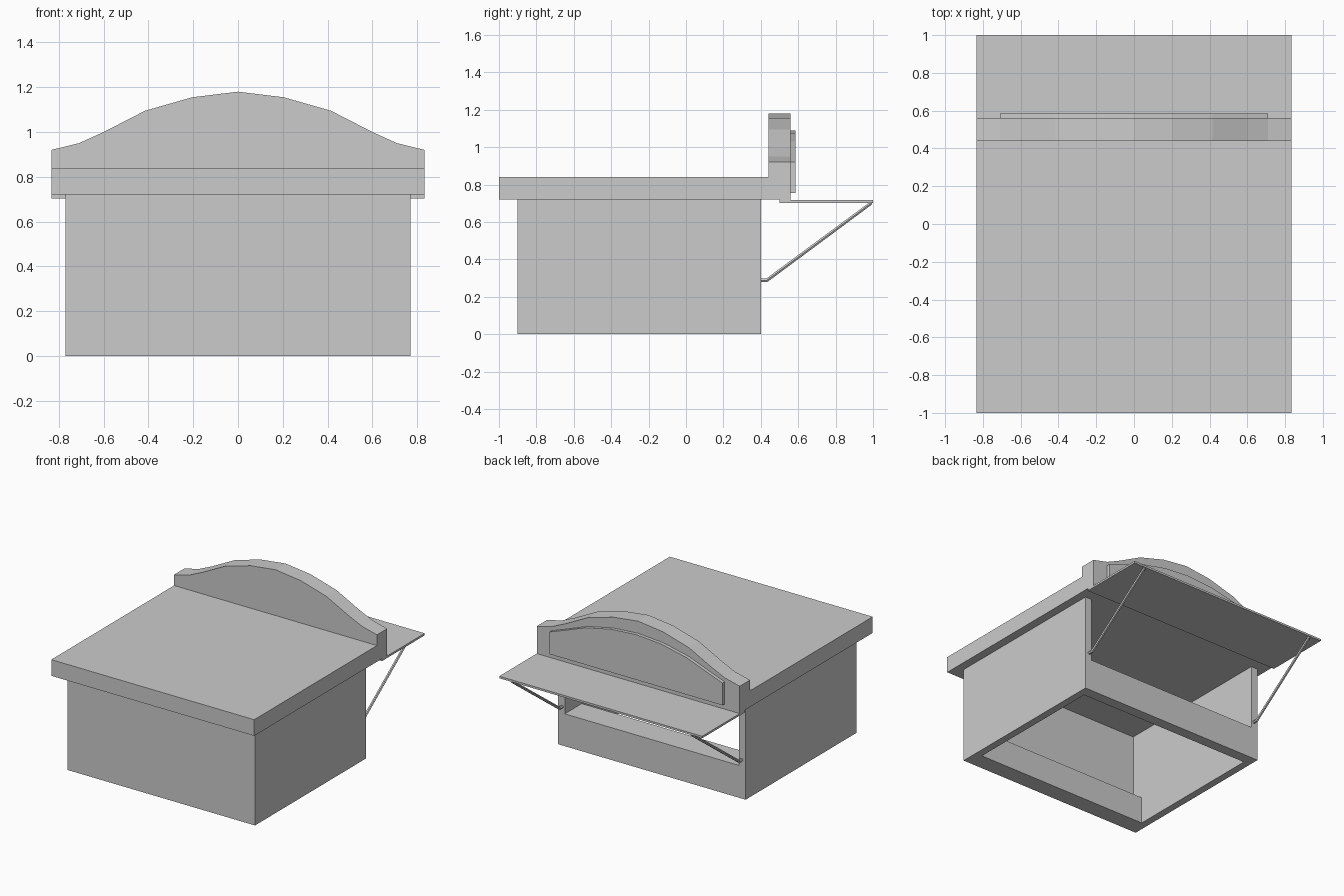
import bpy, bmesh
from mathutils import Vector

if "Cube" in bpy.data.objects:
    bpy.data.objects.remove(bpy.data.objects["Cube"])


def box(name, lo, hi):
    bm = bmesh.new()
    bmesh.ops.create_cube(bm, size=1)
    lo, hi = Vector(lo), Vector(hi)
    for v in bm.verts:
        v.co = Vector((v.co[i] + 0.5) * (hi[i] - lo[i]) + lo[i] for i in range(3))
    return finish(name, bm)


def finish(name, bm):
    bmesh.ops.recalc_face_normals(bm, faces=bm.faces)
    mesh = bpy.data.meshes.new(name)
    bm.to_mesh(mesh)
    bm.free()
    ob = bpy.data.objects.new(name, mesh)
    bpy.context.collection.objects.link(ob)
    return ob


def arch(name, half, bottom, y0, y1):
    """Symmetric slab; half lists (x, z) from the outer edge to the centre."""
    left = [(-x, z) for x, z in half]
    right = [(x, z) for x, z in reversed(half[:-1])]
    pts = left + right + [(half[0][0], bottom), (-half[0][0], bottom)]
    bm = bmesh.new()
    face = bm.faces.new([bm.verts.new((x, y0, z)) for x, z in pts])
    ext = bmesh.ops.extrude_face_region(bm, geom=[face])["geom"]
    verts = [g for g in ext if isinstance(g, bmesh.types.BMVert)]
    bmesh.ops.translate(bm, vec=(0, y1 - y0, 0), verts=verts)
    return finish(name, bm)


W, ROOF_W, T = 0.77, 0.833, 0.055

# Walls, open underneath and open above the serving counter
for side, s in (("right", 1), ("left", -1)):
    xs = sorted((s * W, s * (W - T)))
    box(side + "_wall", (xs[0], -0.9, 0), (xs[1], 0.4, 0.72))
box("front_wall", (-W + T, -0.9, 0), (W - T, -0.86, 0.72))
box("front_inner_plinth", (-W + T, -0.86, 0), (W - T, -0.77, 0.2))
box("counter_wall", (-W + T, 0.32, 0), (W - T, 0.4, 0.24))
box("counter_shelf", (-W + T, 0.2, 0.21), (W - T, 0.32, 0.24))

# Roof slab and raised hatch
box("roof", (-ROOF_W, -1, 0.72), (ROOF_W, 0.56, 0.84))
box("hatch_hinge_strip", (-ROOF_W, 0.5, 0.702), (ROOF_W, 0.56, 0.72))
box("hatch", (-ROOF_W, 0.56, 0.702), (ROOF_W, 1.0, 0.717))

# Arched sign board with a raised panel
arch("sign_board", [(ROOF_W, 0.92), (0.71, 0.95), (0.6, 1.0), (0.415, 1.095),
                    (0.205, 1.155), (0, 1.18)], 0.84, 0.44, 0.56)
arch("sign_panel", [(0.71, 0.92), (0.6, 0.96), (0.415, 1.03),
                    (0.205, 1.075), (0, 1.09)], 0.755, 0.56, 0.585)

# Bent struts holding the hatch
for side, s in (("right", 1), ("left", -1)):
    curve = bpy.data.curves.new(side + "_strut", "CURVE")
    curve.dimensions = "3D"
    curve.bevel_depth = 0.011
    curve.bevel_resolution = 1
    curve.use_fill_caps = True
    path = [(0.39, 0.288), (0.432, 0.288), (0.985, 0.697), (0.985, 0.71)]
    sp = curve.splines.new("POLY")
    sp.points.add(len(path) - 1)
    for p, (y, z) in zip(sp.points, path):
        p.co = (s * 0.737, y, z, 1)
    sp.use_smooth = False
    ob = bpy.data.objects.new(side + "_strut", curve)
    bpy.context.collection.objects.link(ob)
